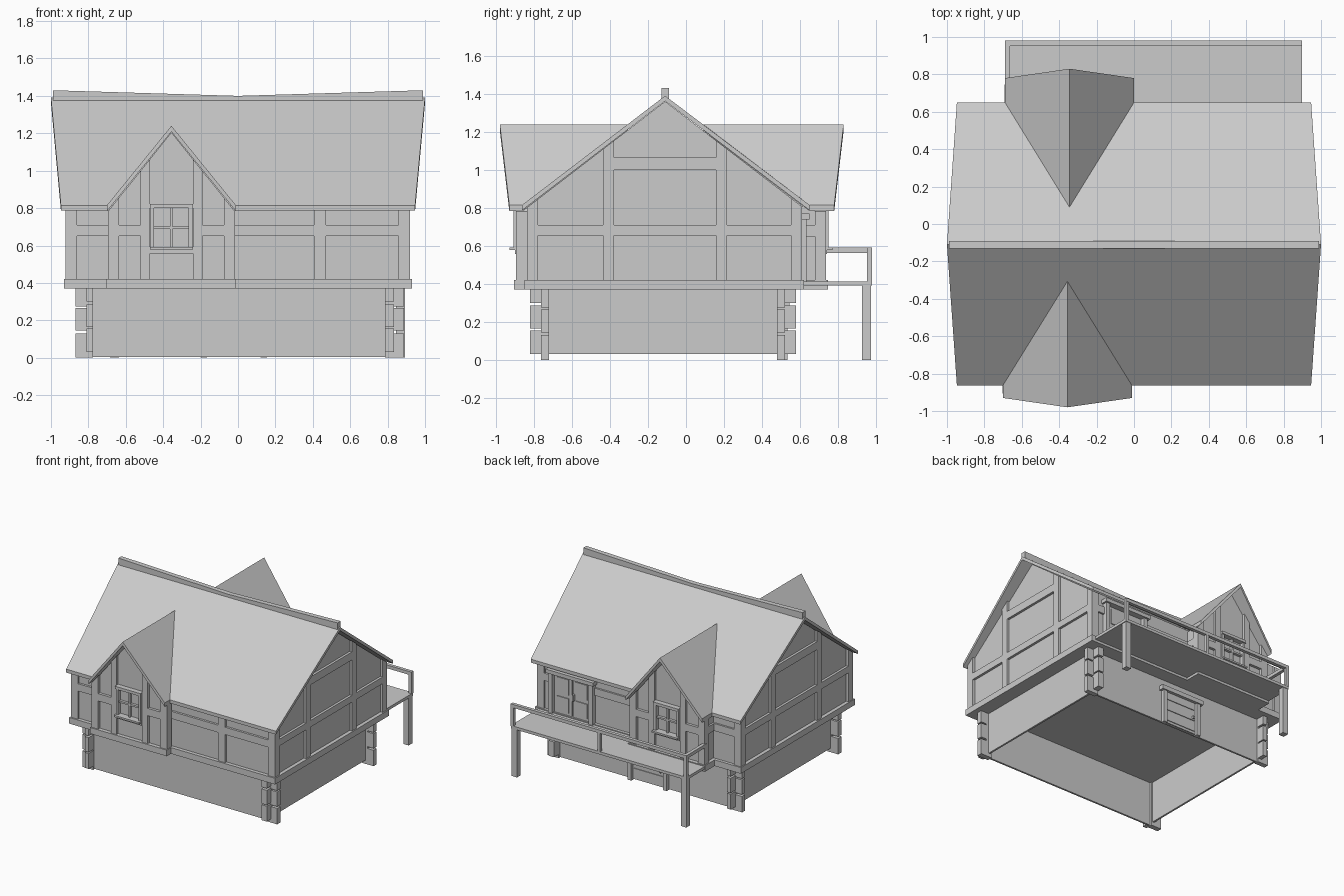
import bpy, bmesh

if "Cube" in bpy.data.objects:
    bpy.data.objects.remove(bpy.data.objects["Cube"])

grey = bpy.data.materials.new("plain_grey")
grey.diffuse_color = (0.6, 0.6, 0.6, 1)
grey.use_nodes = True
grey.node_tree.nodes["Principled BSDF"].inputs["Base Color"].default_value = grey.diffuse_color


def mesh_object(name, verts, faces):
    me = bpy.data.meshes.new(name)
    me.from_pydata(verts, [], faces)
    bm = bmesh.new()
    bm.from_mesh(me)
    bmesh.ops.recalc_face_normals(bm, faces=bm.faces)
    bm.to_mesh(me)
    bm.free()
    me.materials.append(grey)
    ob = bpy.data.objects.new(name, me)
    bpy.context.collection.objects.link(ob)
    return ob


def loft(name, a, b):
    """Solid between two matching outlines."""
    n = len(a)
    faces = [tuple(range(n)), tuple(range(n, 2 * n))]
    faces += [(i, (i + 1) % n, n + (i + 1) % n, n + i) for i in range(n)]
    return mesh_object(name, list(a) + list(b), faces)


def prism_y(name, pts, y0, y1):      # outline in x, z
    return loft(name, [(x, y0, z) for x, z in pts], [(x, y1, z) for x, z in pts])


def prism_x(name, pts, x0, x1):      # outline in y, z
    return loft(name, [(x0, y, z) for y, z in pts], [(x1, y, z) for y, z in pts])


def box(name, x0, x1, y0, y1, z0, z1):
    return prism_y(name, [(x0, z0), (x1, z0), (x1, z1), (x0, z1)], y0, y1)


def slab(name, quad, t):             # sheet thickened downwards
    return loft(name, quad, [(x, y, z - t) for x, y, z in quad])


def upright(u0, u1, z0, top):        # post outline with a sloping top
    return [(u0, z0), (u1, z0), (u1, top(u1)), (u0, top(u0))]


RY = -0.11                                            # ridge position


def main_top(y):
    return 1.36 - 0.768 * abs(y - RY)


# ---- log ground floor: thin walls, open below ----
box("ground_wall_front", -0.80, 0.815, -0.75, -0.735, 0.005, 0.37)
box("ground_wall_back", -0.80, 0.815, 0.49, 0.505, 0.005, 0.37)
box("ground_wall_left", -0.80, -0.785, -0.75, 0.505, 0.03, 0.37)
box("ground_wall_right", 0.80, 0.815, -0.75, 0.505, 0.03, 0.37)
XLOG = [(0.0, 0.13), (0.145, 0.265), (0.275, 0.37)]
YLOG = [(0.03, 0.155), (0.165, 0.285), (0.30, 0.37)]
for xa, xb, xc in [(-0.87, -0.81, -0.775), (0.888, 0.834, 0.786)]:
    for ya, yb, yc in [(-0.82, -0.763, -0.72), (0.58, 0.52, 0.48)]:
        for z0, z1 in XLOG:
            box("log_end_x", xa, xc, yb, yc, z0, z1)
        for z0, z1 in YLOG:
            box("log_end_y", xb, xc, ya, yc, z0, z1)

# ---- cellar door on the back wall ----
box("cellar_door", -0.17, 0.125, 0.50, 0.515, 0.01, 0.27)
for x0 in (-0.20, 0.12):
    box("cellar_door_jamb", x0, x0 + 0.035, 0.50, 0.535, 0.0, 0.275)
box("cellar_door_lintel", -0.22, 0.175, 0.50, 0.545, 0.27, 0.305)
for z in (0.03, 0.12, 0.21):
    box("cellar_door_board", -0.155, 0.11, 0.51, 0.521, z, z + 0.07)
box("cellar_door_knob", -0.145, -0.13, 0.515, 0.535, 0.13, 0.15)

# ---- upper floor body ----
box("floor_beam", -0.93, 0.93, -0.85, 0.62, 0.37, 0.42)
prism_x("upper_body", [(-0.82, 0.41), (0.595, 0.41), (0.595, main_top(0.595)),
                       (RY, main_top(RY)), (-0.82, main_top(-0.82))], -0.9, 0.9)

# corner posts
for x0, x1 in [(-0.923, -0.86), (0.857, 0.92)]:
    for y0, y1 in [(-0.838, -0.78), (0.552, 0.61)]:
        prism_x("corner_post", upright(y0, y1, 0.42, main_top), x0, x1)

# gable timbers
for s in (-1, 1):
    a, b = s * 0.88, s * 0.92
    for y0, y1 in [(-0.437, -0.379), (0.158, 0.216)]:
        prism_x("gable_post", upright(y0, y1, 0.42, main_top), a, b)
    for y0, y1 in [(-0.78, -0.437), (-0.379, 0.158), (0.216, 0.552)]:
        box("gable_rail", a, b, y0, y1, 0.655, 0.71)
    box("gable_collar", a, b, -0.379, 0.158, 1.0, 1.065)

# front and back timbers
box("front_post", 0.406, 0.47, -0.838, -0.80, 0.42, 0.80)
for x0, x1 in [(-0.86, -0.69), (-0.02, 0.406), (0.47, 0.857)]:
    box("front_rail", x0, x1, -0.838, -0.80, 0.65, 0.71)
for x0, x1 in [(-0.86, -0.68), (-0.01, 0.40), (0.79, 0.857)]:
    box("back_rail", x0, x1, 0.57, 0.61, 0.65, 0.71)

# ---- balcony double door ----
box("balcony_door_header", 0.385, 0.815, 0.58, 0.65, 0.74, 0.77)
for x0 in (0.40, 0.765):
    box("balcony_door_jamb", x0, x0 + 0.035, 0.58, 0.635, 0.41, 0.745)
for x0 in (0.44, 0.605):
    box("balcony_door_leaf", x0, x0 + 0.155, 0.58, 0.608, 0.42, 0.735)
    for z0, z1 in [(0.44, 0.56), (0.59, 0.715)]:
        box("balcony_door_panel", x0 + 0.025, x0 + 0.13, 0.60, 0.615, z0, z1)
box("balcony_door_handle", 0.575, 0.59, 0.605, 0.63, 0.56, 0.61)

# ---- main roof ----
for name, y in [("roof_front", -0.863), ("roof_back", 0.65)]:
    slab(name, [(-1.0, RY, 1.39), (1.0, RY, 1.39),
                (0.947, y, 0.815), (-0.947, y, 0.815)], 0.028)
prism_y("ridge_beam", [(-0.99, 1.375), (0.99, 1.375), (0.99, 1.43),
                       (0, 1.40), (-0.99, 1.43)], -0.13, -0.09)


# ---- dormers ----
def dormer(side, c, s, face, eave, ridge, valley, ridge_in, beam):
    def top(x):
        return 1.205 - 1.246 * abs(x - c)

    def out(d):
        return face + s * d

    w = 0.32
    prism_y(side + "_dormer_body", [(c - w, 0.41), (c + w, 0.41), (c + w, top(c + w)),
                                    (c, top(c)), (c - w, top(c - w))], out(-0.022), RY + s * 0.23)
    box(side + "_dormer_floor_beam", c - 0.348, c + 0.346, beam, s * 0.5, 0.37, 0.42)
    for k in (-1, 1):
        prism_y(side + "_dormer_corner_post",
                upright(c + k * 0.34, c + k * 0.28, 0.42, top), face, out(-0.058))
        prism_y(side + "_dormer_post",
                upright(c + k * 0.166, c + k * 0.115, 0.42, top), face, out(-0.04))
        box(side + "_dormer_rail", c + k * 0.28, c + k * 0.166, face, out(-0.04), 0.65, 0.71)
        # side rail on the dormer cheek
        box(side + "_dormer_cheek_rail", c + k * 0.30, c + k * 0.335,
            out(-0.05), s * 0.6, 0.65, 0.71)
        # roof slope
        e = c + k * 0.345
        slab(side + "_dormer_roof", [(c, ridge, 1.24), (c, ridge_in, 1.24),
                                     (e, valley, 0.815), (e, eave, 0.815)], 0.032)
        # window frame sides
        box(side + "_window_side", c + k * 0.112, c + k * 0.092, out(-0.03), out(0.012), 0.58, 0.81)
    box(side + "_window_header", c - 0.115, c + 0.115, out(-0.03), out(0.02), 0.80, 0.823)
    box(side + "_window_sill", c - 0.115, c + 0.115, out(-0.03), out(0.035), 0.578, 0.592)
    box(side + "_window_sill_beam", c - 0.115, c + 0.115, out(-0.03), out(0.005), 0.556, 0.58)
    box(side + "_window_bar_upright", c - 0.007, c + 0.007, out(-0.03), out(0.0), 0.59, 0.80)
    box(side + "_window_bar_level", c - 0.095, c + 0.095, out(-0.03), out(0.0), 0.688, 0.702)


dormer("front", -0.356, -1, -0.895, -0.93, -0.98, -0.86, -0.305, -0.905)
dormer("back", -0.345, 1, 0.737, 0.78, 0.83, 0.65, 0.09, 0.747)

# ---- balcony ----
box("balcony_deck", -0.69, 0.898, 0.60, 0.978, 0.39, 0.413)
for x0 in (-0.685, 0.845):
    box("balcony_leg", x0, x0 + 0.048, 0.926, 0.974, 0.0, 0.39)
for x0 in (-0.69, 0.09, 0.872):
    box("balcony_rail_post", x0, x0 + 0.026, 0.953, 0.979, 0.41, 0.57)
box("balcony_rail_long", -0.69, 0.898, 0.953, 0.98, 0.563, 0.59)
box("balcony_rail_side", -0.69, -0.663, 0.72, 0.955, 0.563, 0.59)
